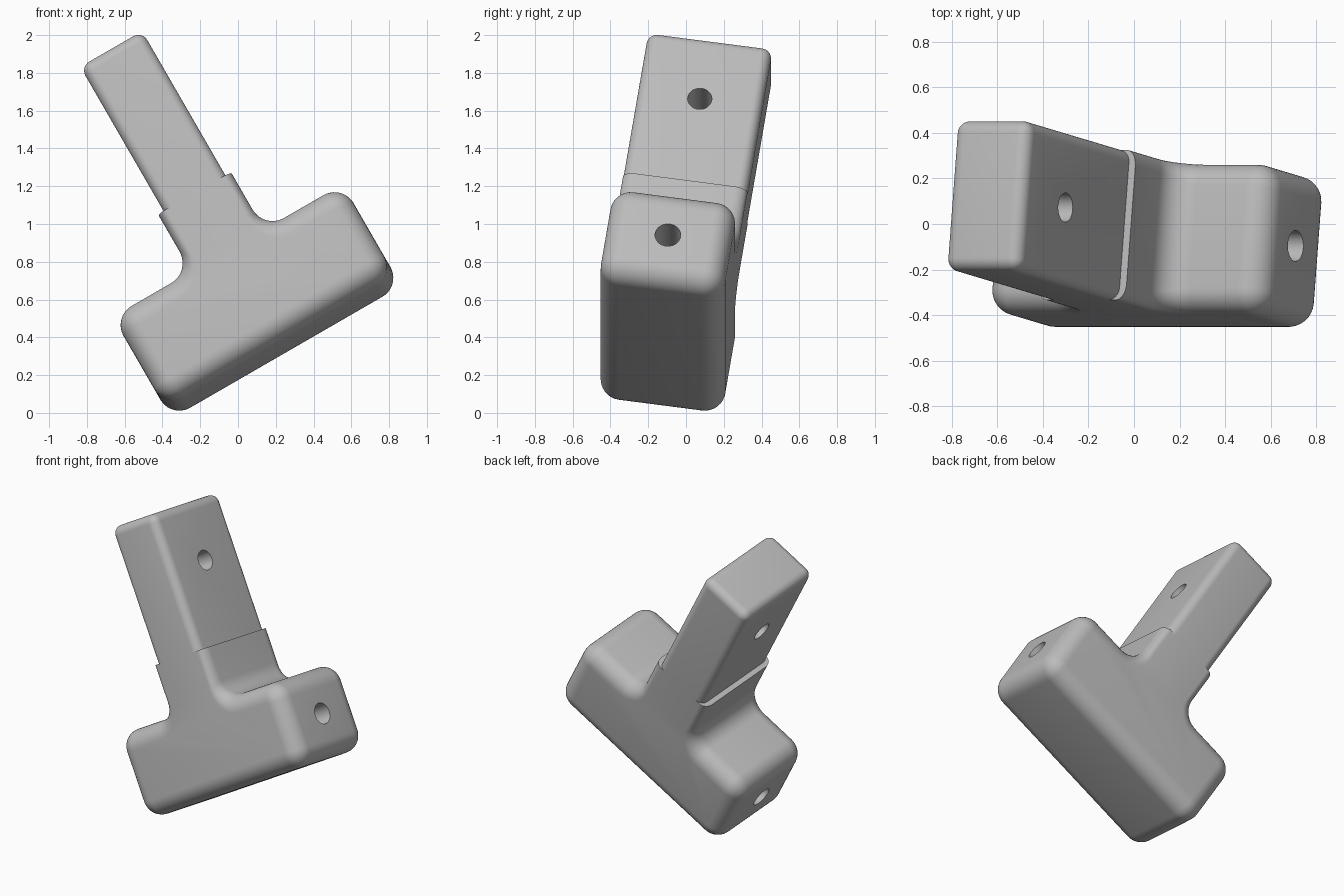
import bpy
import bmesh
from math import radians, sin, cos, pi
from mathutils import Matrix, Vector

if "Cube" in bpy.data.objects:
    bpy.data.objects.remove(bpy.data.objects["Cube"])

grey = bpy.data.materials.new("light_grey")
grey.use_nodes = True
grey.diffuse_color = (0.5, 0.5, 0.5, 1)
grey.node_tree.nodes["Principled BSDF"].inputs["Base Color"].default_value = grey.diffuse_color

# Part frame: x along the crossbar, y through the depth, z up the stem
FRAME = (Matrix.Rotation(radians(-30), 4, 'Y') @ Matrix.Rotation(radians(-8.5), 4, 'X')
         @ Matrix.Translation((0.382, -0.163, 0)))
HALF_DEPTH = 0.333
BOTTOM, SHOULDER, STEP, TOP = 0.162, 0.721, 1.062, 1.960
BAR, SLEEVE, STEM = 0.703, 0.223, 0.189     # half widths
R_BAR, R_STEM, R_FILLET = 0.11, 0.05, 0.12


def add_object(name, bm):
    bmesh.ops.recalc_face_normals(bm, faces=bm.faces[:])
    mesh = bpy.data.meshes.new(name)
    bm.to_mesh(mesh)
    bm.free()
    mesh.materials.append(grey)
    obj = bpy.data.objects.new(name, mesh)
    obj.matrix_world = FRAME
    bpy.context.collection.objects.link(obj)
    return obj


def arc(cx, cz, r, start, end, steps=10):
    angles = [radians(start + (end - start) * i / steps) for i in range(steps + 1)]
    return [(cx + r * cos(t), cz + r * sin(t)) for t in angles]


def drill(obj, name, height, radius):
    """Cut a round hole straight through along the crossbar direction."""
    bm = bmesh.new()
    bmesh.ops.create_cone(bm, cap_ends=True, segments=40, radius1=radius, radius2=radius, depth=2,
                          matrix=Matrix.Translation((0, 0, height)) @ Matrix.Rotation(pi / 2, 4, 'Y'))
    cutter = add_object(name, bm)
    cutter.hide_render = True
    cutter.hide_viewport = True
    mod = obj.modifiers.new("hole", 'BOOLEAN')
    mod.operation = 'DIFFERENCE'
    mod.solver = 'EXACT'
    mod.object = cutter


def finish(obj):
    bpy.ops.object.select_all(action='DESELECT')
    obj.select_set(True)
    bpy.context.view_layer.objects.active = obj
    for mod in list(obj.modifiers):
        bpy.ops.object.modifier_apply(modifier=mod.name)
    bpy.ops.object.shade_smooth_by_angle(angle=radians(32))


# Body: crossbar and lower stem in one filleted profile (right half, then mirrored)
r = R_BAR + 0.005
fillet = arc(SLEEVE + R_FILLET, SHOULDER + R_FILLET, R_FILLET, 270, 180)
right = (arc(BAR - r, BOTTOM + r, r, -90, 0) + arc(BAR - r, SHOULDER - r, r, 0, 90)
         + fillet + [(SLEEVE, STEP)])
outline = right + [(-x, z) for x, z in reversed(right)]

bm = bmesh.new()
front = bm.faces.new([bm.verts.new((x, -HALF_DEPTH, z)) for x, z in outline])
back = bmesh.ops.extrude_face_region(bm, geom=[front], use_keep_orig=True)["geom"]
for v in back:
    if isinstance(v, bmesh.types.BMVert):
        v.co.y = HALF_DEPTH
# Rounded rim: wide on the crossbar, narrowing through the fillet to the stem
weight = bm.edges.layers.float.new("bevel_weight_edge")
for e in bm.edges:
    a, b = e.verts
    if abs(a.co.y - b.co.y) < 1e-4:
        z = (a.co.z + b.co.z) / 2
        if z < STEP - 1e-3:
            t = min(max((z - SHOULDER) / R_FILLET, 0), 1)
            e[weight] = (R_BAR + (R_STEM - R_BAR) * t) / R_BAR
body = add_object("crossbar_and_lower_stem", bm)
rim = body.modifiers.new("rounded_rim", 'BEVEL')
rim.limit_method = 'WEIGHT'
rim.width = R_BAR
rim.segments = 8
rim.use_clamp_overlap = False
drill(body, "crossbar_hole_cutter", (BOTTOM + SHOULDER) / 2, 0.068)
finish(body)

# Upper stem: slimmer block, rounded everywhere except where it meets the step
bm = bmesh.new()
bmesh.ops.create_cube(bm, size=1)
size = Vector((2 * STEM, 2 * HALF_DEPTH, TOP - STEP))
for v in bm.verts:
    v.co = Vector((v.co.x * size.x, v.co.y * size.y, STEP + (v.co.z + 0.5) * size.z))
edges = [e for e in bm.edges if max(v.co.z for v in e.verts) > STEP + 0.01]
bmesh.ops.bevel(bm, geom=edges, offset=0.055, segments=8, profile=0.5, affect='EDGES')
stem = add_object("upper_stem", bm)
drill(stem, "stem_hole_cutter", 1.584, 0.064)
finish(stem)
